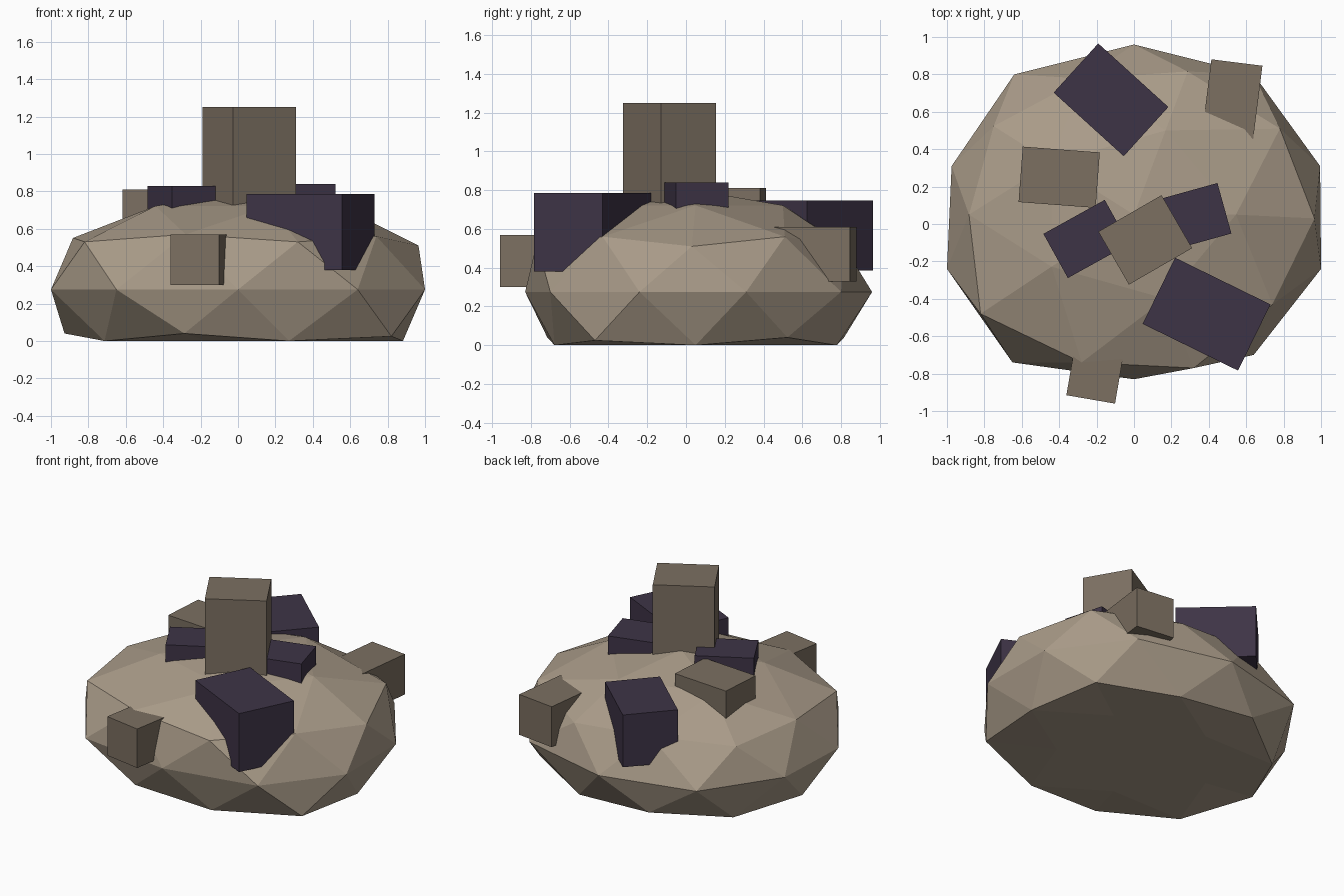
import bpy, bmesh
from math import radians
from mathutils import Vector

if "Cube" in bpy.data.objects:
    bpy.data.objects.remove(bpy.data.objects["Cube"])


def material(name, rgb):
    m = bpy.data.materials.new(name)
    m.diffuse_color = (*rgb, 1)
    m.use_nodes = True
    m.node_tree.nodes["Principled BSDF"].inputs["Base Color"].default_value = m.diffuse_color
    return m


SAND = material("sand_stone", (0.40, 0.33, 0.25))
BROWN = material("brown_stone", (0.20, 0.16, 0.12))
PURPLE = material("dark_purple", (0.048, 0.034, 0.062))


def make_object(name, bm, mat):
    mesh = bpy.data.meshes.new(name)
    bm.to_mesh(mesh)
    bm.free()
    mesh.materials.append(mat)
    ob = bpy.data.objects.new(name, mesh)
    bpy.context.collection.objects.link(ob)
    return ob


def block(name, x, y, w, d, z0, z1, angle, mat):
    bm = bmesh.new()
    bmesh.ops.create_cube(bm, size=1)
    bmesh.ops.scale(bm, vec=(w, d, z1 - z0), verts=bm.verts)
    ob = make_object(name, bm, mat)
    ob.location = (x, y, (z0 + z1) / 2)
    ob.rotation_euler.z = radians(angle)


# Rock mound: squashed faceted ball with a flat underside and a few chipped corners
bm = bmesh.new()
bmesh.ops.create_icosphere(bm, subdivisions=2, radius=1)
for v in bm.verts:
    v.co = (v.co.x * 1.037, v.co.y * 0.9 + 0.05, max(0, v.co.z * 0.525 + 0.275))
chips = [(-1, -0.24, 0.275), (-0.975, 0.31, 0.275), (0.995, 0.31, 0.275), (1, -0.24, 0.275),
         (0, 0.96, 0.275), (0, -0.83, 0.275), (-0.64, 0.8, 0.275), (-0.65, -0.74, 0.275),
         (0.64, 0.8, 0.275), (0.64, -0.7, 0.275), (0.965, 0.03, 0.51), (-0.82, -0.48, 0.53),
         (0.32, -0.77, 0.53), (0.78, 0.51, 0.56), (0.74, -0.43, 0.56), (-0.28, -0.74, 0.57),
         (0.82, -0.47, 0.025)]
for c in map(Vector, chips):
    min(bm.verts, key=lambda v: (v.co - c).length).co = c
make_object("rock_mound", bm, SAND)

# Brown stone blocks
block("tall_block", 0.06, -0.085, 0.39, 0.327, 0.70, 1.25, 30, BROWN)
block("left_block", -0.40, 0.25, 0.413, 0.297, 0.60, 0.81, -4.3, BROWN)
block("back_right_block", 0.522, 0.64, 0.275, 0.45, 0.33, 0.61, -7.2, BROWN)
block("front_block", -0.206, -0.79, 0.264, 0.30, 0.30, 0.57, -9.8, BROWN)

# Dark purple blocks
block("left_base_block", -0.255, -0.08, 0.375, 0.27, 0.70, 0.83, 29, PURPLE)
block("right_base_block", 0.31, 0.036, 0.36, 0.28, 0.70, 0.84, 15.5, PURPLE)
block("front_right_block", 0.388, -0.482, 0.568, 0.394, 0.38, 0.785, -26.1, PURPLE)
block("back_block", -0.123, 0.664, 0.506, 0.355, 0.385, 0.747, -42.2, PURPLE)
